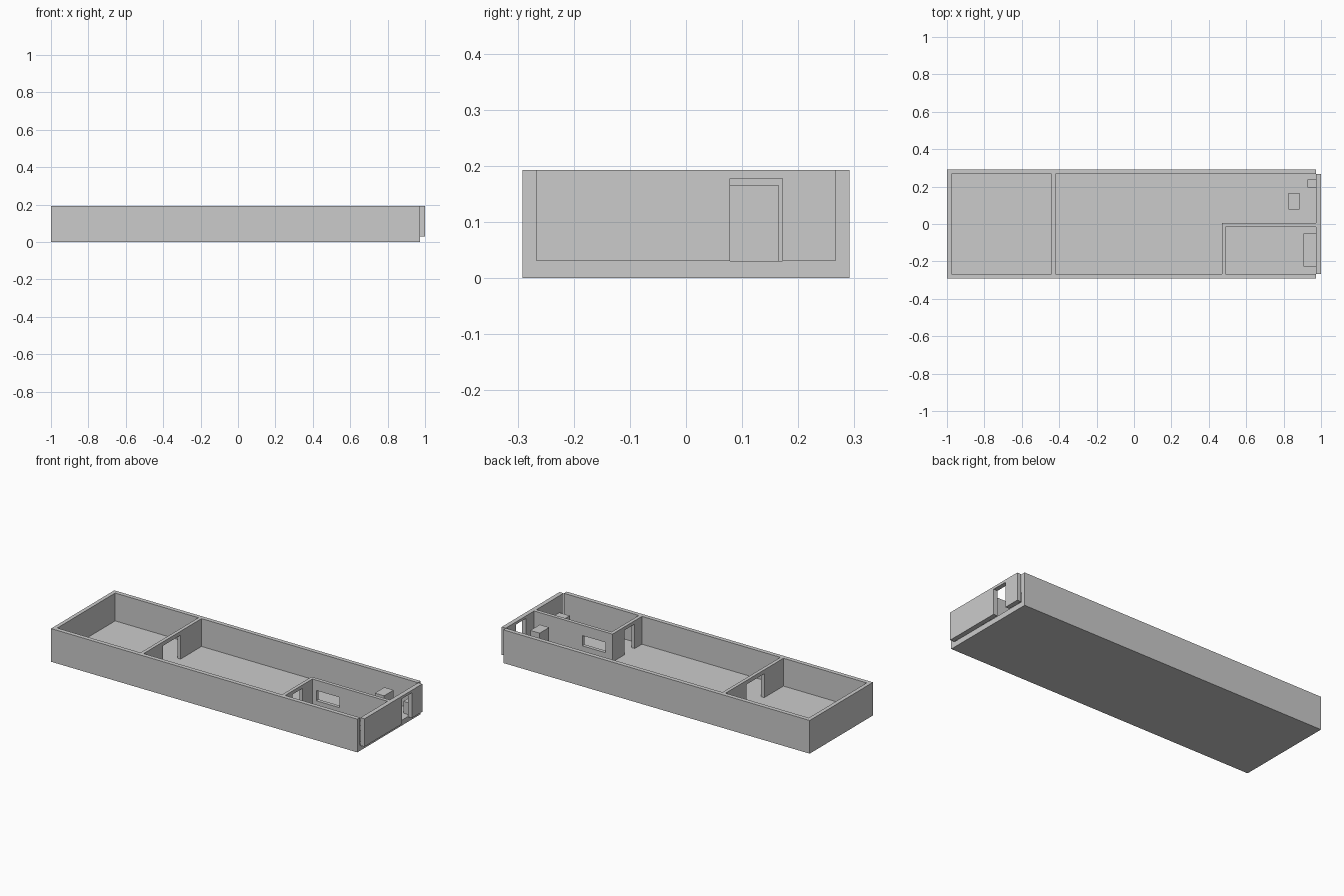
import bpy

if "Cube" in bpy.data.objects:
    bpy.data.objects.remove(bpy.data.objects["Cube"])

FLOOR, TOP = 0.031, 0.193


def box(name, x, y, z):
    """Box from (min, max) ranges."""
    bpy.ops.mesh.primitive_cube_add(size=1, location=[sum(r) / 2 for r in (x, y, z)])
    ob = bpy.context.object
    ob.name = name
    ob.scale = [r[1] - r[0] for r in (x, y, z)]
    bpy.ops.object.transform_apply(location=False, rotation=False, scale=True)
    return ob


def cut(wall, x, y, z):
    """Cut an opening through a wall."""
    cutter = box("cutter", x, y, z)
    cutter.hide_render = True
    mod = wall.modifiers.new("opening", "BOOLEAN")
    mod.operation = "DIFFERENCE"
    mod.solver = "EXACT"
    mod.object = cutter
    bpy.context.view_layer.objects.active = wall
    bpy.ops.object.modifier_apply(modifier=mod.name)
    bpy.data.objects.remove(cutter)


# Floor slab
box("floor", (-1, 0.972), (-0.291, 0.291), (0, FLOOR))

# Outer walls
H = (FLOOR, TOP)
box("front_wall", (-1, 0.972), (-0.291, -0.266), H)
box("back_wall", (-1, 0.972), (0.266, 0.291), H)
box("left_wall", (-1, -0.977), (-0.266, 0.266), H)
right_wall = box("right_wall", (0.974, 1), (-0.266, 0.266), H)
cut(right_wall, (0.9, 1.1), (0.078, 0.172), (-0.1, 0.178))

# Partition between the two main rooms, with doorway
partition = box("left_partition", (-0.441, -0.421), (-0.266, 0.266), H)
cut(partition, (-0.5, -0.4), (-0.09, 0.074), (-0.1, 0.17))

# Small corner room: side wall with doorway, long wall with window
side = box("small_room_side_wall", (0.47, 0.49), (-0.266, -0.016), H)
cut(side, (0.4, 0.6), (-0.2, -0.108), (-0.1, 0.173))
long_wall = box("small_room_long_wall", (0.47, 0.974), (-0.016, 0.005), H)
cut(long_wall, (0.515, 0.664), (-0.1, 0.1), (0.073, 0.133))

# Furniture blocks
box("small_room_counter", (0.907, 0.974), (-0.227, -0.05), (FLOOR, 0.095))
box("cabinet", (0.826, 0.886), (0.078, 0.166), (FLOOR, 0.165))
box("corner_block", (0.928, 0.974), (0.195, 0.238), (FLOOR, 0.1))
